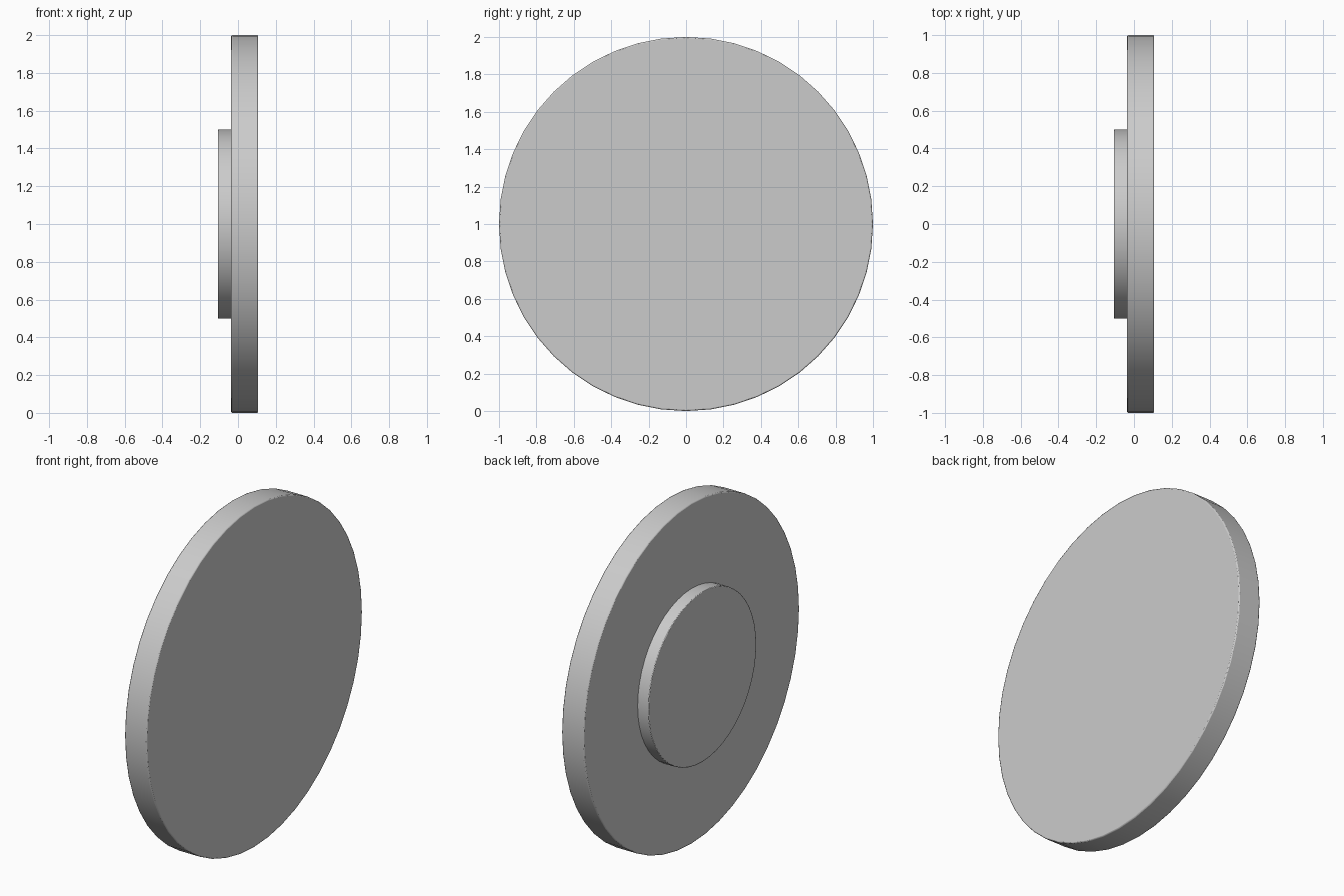
import bpy
import math

if "Cube" in bpy.data.objects:
    bpy.data.objects.remove(bpy.data.objects["Cube"])


def disc(name, radius, x0, x1, bevel):
    """Round plate lying across the x axis, from x0 to x1."""
    bpy.ops.mesh.primitive_cylinder_add(
        vertices=48, radius=radius, depth=x1 - x0,
        location=((x0 + x1) / 2, 0, 1), rotation=(0, math.pi / 2, 0))
    ob = bpy.context.object
    ob.name = name
    bpy.ops.object.transform_apply(location=False, rotation=True, scale=True)
    bpy.ops.object.shade_smooth_by_angle(angle=math.radians(30))
    # Small softened rim
    mod = ob.modifiers.new("rim_bevel", 'BEVEL')
    mod.width = bevel
    mod.segments = 2
    mod.limit_method = 'ANGLE'
    mod.angle_limit = math.radians(40)
    return ob


# Large front plate
disc("main_disc", 1.0, -0.036, 0.107, 0.006)
# Smaller mounting plate on the back, slightly sunk into the main disc
disc("mounting_disc", 0.5, -0.107, -0.028, 0.004)
